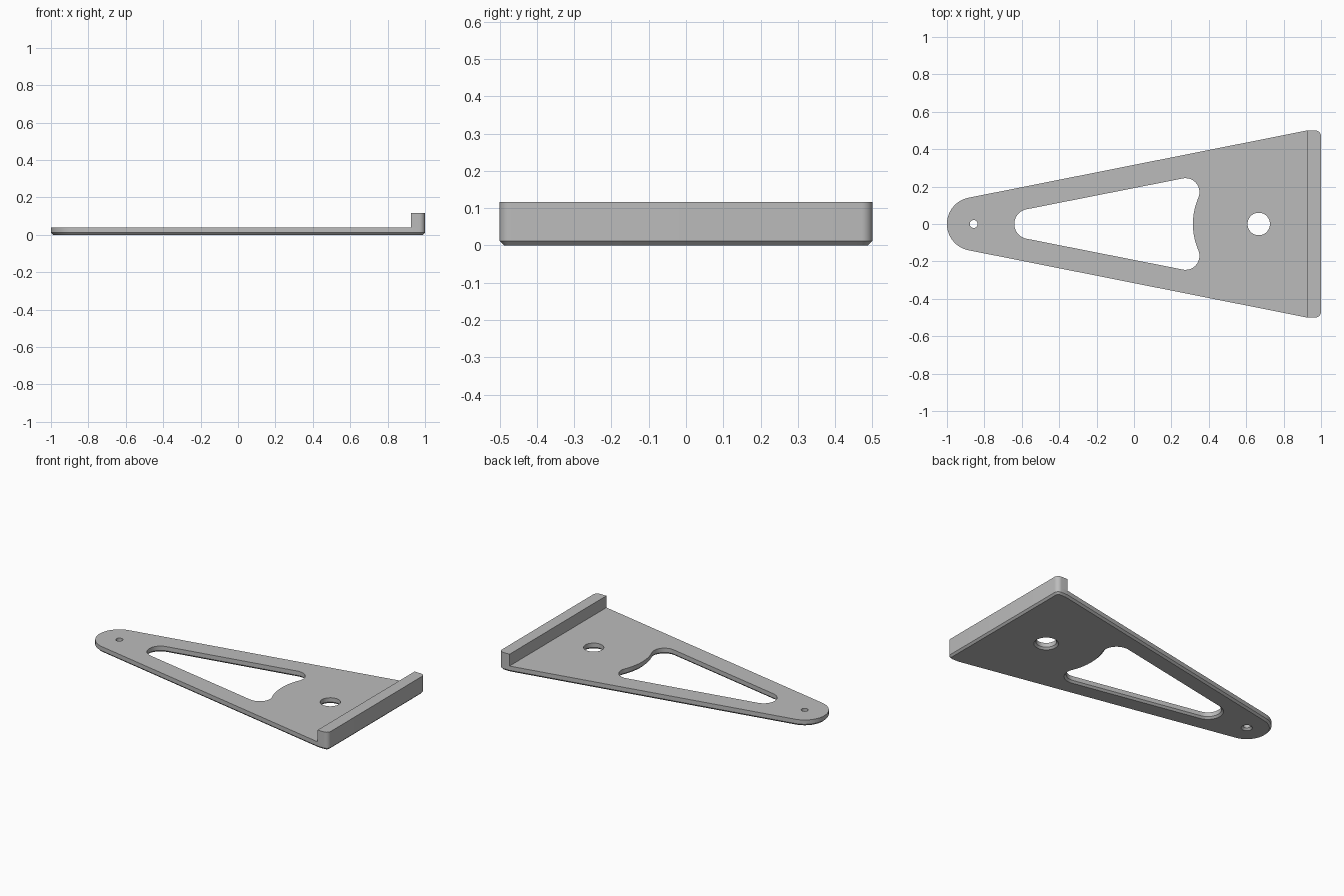
import bpy, bmesh, math
from mathutils import Vector

cube = bpy.data.objects.get("Cube")
if cube:
    bpy.data.objects.remove(cube)

THICK, CHAMFER, LIP_TOP, LIP_X = 0.04, 0.012, 0.117, 0.925
SLOPE = 11.25  # taper of the long sides, degrees

grey = bpy.data.materials.new("plain grey")
grey.use_nodes = True
colour = (0.5, 0.5, 0.5, 1)
grey.diffuse_color = colour
grey.node_tree.nodes["Principled BSDF"].inputs["Base Color"].default_value = colour


def arc(cx, cy, r, start, end, steps):
    angles = [math.radians(start + (end - start) * i / steps) for i in range(steps + 1)]
    return [Vector((cx + r * math.cos(a), cy + r * math.sin(a))) for a in angles]


def mirrored(half):
    """Close a loop from its upper half, which runs from +x to -x."""
    lower = [Vector((p.x, -p.y)) for p in reversed(half) if abs(p.y) > 1e-5]
    return half + lower


def offset(loop, dist):
    """Move a counter-clockwise loop outwards by dist."""
    out = []
    for i, p in enumerate(loop):
        a = (p - loop[i - 1]).normalized()
        b = (loop[(i + 1) % len(loop)] - p).normalized()
        na, nb = Vector((a.y, -a.x)), Vector((b.y, -b.x))
        out.append(p + (na + nb) * dist / (1 + na.dot(nb)))
    return out


def ring(bm, loop, z):
    verts = [bm.verts.new((p.x, p.y, z)) for p in loop]
    edges = [bm.edges.new((v, verts[i - 1])) for i, v in enumerate(verts)]
    return verts, edges


def wall(bm, low, high):
    for i in range(len(low)):
        bm.faces.new((low[i - 1], low[i], high[i], high[i - 1]))


def finish(bm, name):
    bmesh.ops.recalc_face_normals(bm, faces=bm.faces)
    mesh = bpy.data.meshes.new(name)
    bm.to_mesh(mesh)
    bm.free()
    mesh.materials.append(grey)
    obj = bpy.data.objects.new(name, mesh)
    bpy.context.collection.objects.link(obj)
    bpy.ops.object.select_all(action='DESELECT')
    obj.select_set(True)
    bpy.context.view_layer.objects.active = obj
    bpy.ops.object.shade_smooth_by_angle(angle=math.radians(30))


# Tapered outline with a round nose and rounded rear corners
corner = arc(0.97, 0.47, 0.03, 0, 90, 8) + [Vector((LIP_X, 0.5))]
outline = mirrored(corner + arc(-0.857, 0, 0.143, 90 + SLOPE, 180, 24))

# Window: its rear edge bulges in, concentric with the large hole
window = mirrored(
    arc(0.67, 0, 0.355, 180, 156.7, 12)
    + arc(0.275, 0.17, 0.075, -23.3, 90 + SLOPE, 20)[1:]
    + arc(-0.56, 0, 0.08, 90 + SLOPE, 180, 16))
large_hole = arc(0.667, 0, 0.06, 0, 352.5, 47)
small_hole = arc(-0.857, 0, 0.021, 0, 345, 23)

# Flat plate, chamfered along every bottom edge
bm = bmesh.new()
top_edges, bottom_edges = [], []
for loop, grow in ((outline, -CHAMFER), (window, CHAMFER),
                   (large_hole, CHAMFER), (small_hole, CHAMFER)):
    bottom, be = ring(bm, offset(loop, grow), 0)
    middle, _ = ring(bm, loop, CHAMFER)
    top, te = ring(bm, loop, THICK)
    wall(bm, bottom, middle)
    wall(bm, middle, top)
    top_edges += te
    bottom_edges += be
for edges, z in ((top_edges, 1), (bottom_edges, -1)):
    bmesh.ops.triangle_fill(bm, use_beauty=True, edges=edges, normal=(0, 0, z))
finish(bm, "plate")

# Raised lip across the wide end
bm = bmesh.new()
lip = mirrored(corner)
low, _ = ring(bm, lip, THICK)
high, _ = ring(bm, lip, LIP_TOP)
wall(bm, low, high)
bm.faces.new(high)
bm.faces.new(low)
finish(bm, "end_lip")
